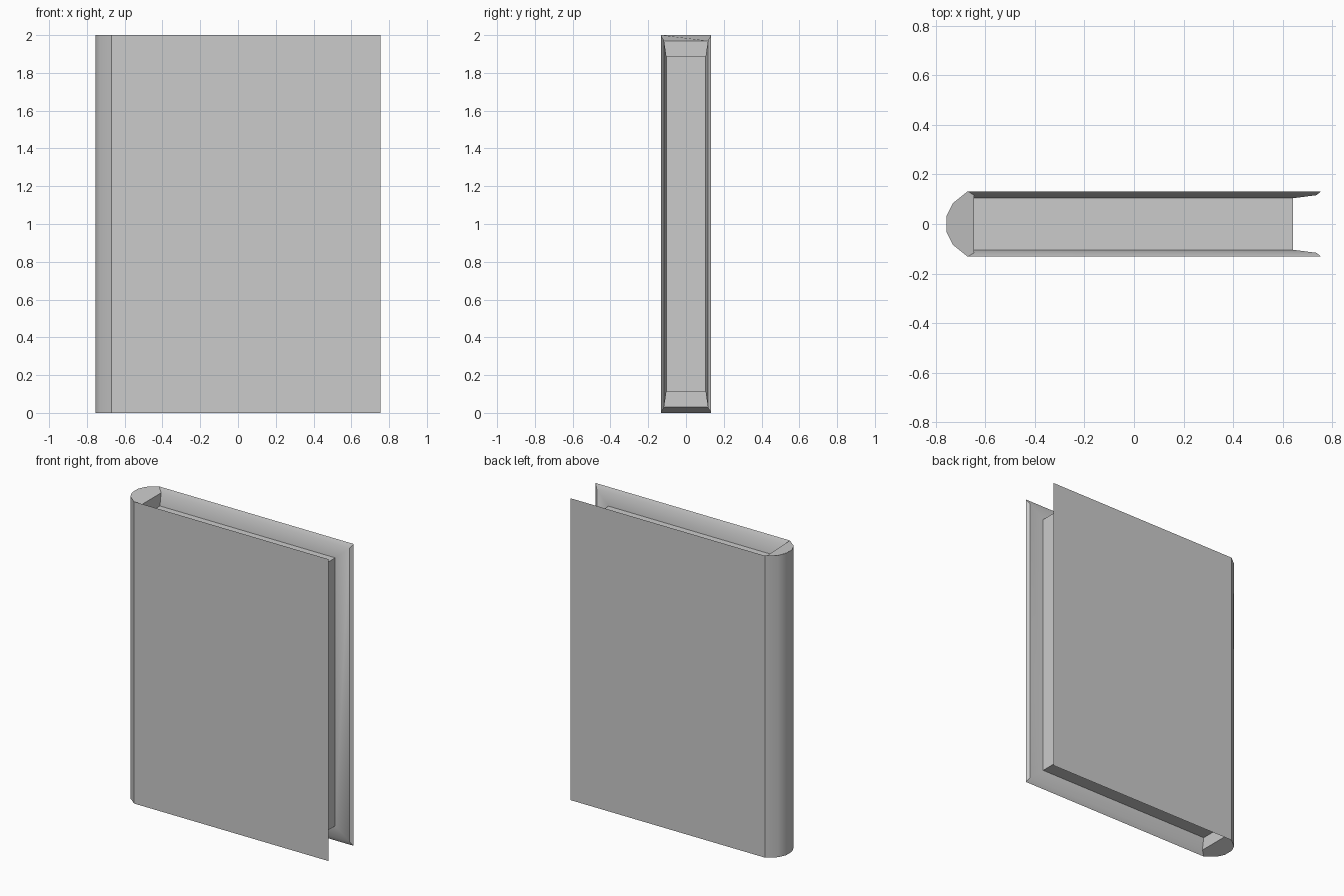
import bpy
import bmesh
import math

if "Cube" in bpy.data.objects:
    bpy.data.objects.remove(bpy.data.objects["Cube"])

bm = bmesh.new()
V = {}


def vert(x, y, z):
    key = (round(x, 4), round(y, 4), round(z, 4))
    if key not in V:
        V[key] = bm.verts.new(key)
    return V[key]


def face(points):
    return bm.faces.new([vert(*p) for p in points])


# Rings: cover edge, inner lip, page block (spine x, fore-edge x, half width, z inset)
RINGS = [(-0.67, 0.755, 0.132, 0.0),
         (-0.645, 0.735, 0.116, 0.03),
         (-0.645, 0.64, 0.104, 0.112)]
SPINE = [(-0.731, 0.083), (-0.755, 0.033)]


def ring(i, s):
    x0, x1, w, inset = RINGS[i]
    top, bottom = 2 - inset, inset
    return [(x0, s * w, top), (x1, s * w, top), (x1, s * w, bottom), (x0, s * w, bottom)]


# Cover boards with bevelled lips and sloping inner walls
for s in (1, -1):
    face(ring(0, s))
    for i in (0, 1):
        a, b = ring(i, s), ring(i + 1, s)
        for k in range(3):
            face([a[k], a[k + 1], b[k + 1], b[k]])

# Page block: top, fore-edge and bottom
a, b = ring(2, 1), ring(2, -1)
for k in range(3):
    face([a[k], a[k + 1], b[k + 1], b[k]])

# Rounded spine
half = [(RINGS[0][0], RINGS[0][2])] + SPINE
profile = half + [(x, -y) for x, y in reversed(half)]
for (xa, ya), (xb, yb) in zip(profile, profile[1:]):
    face([(xa, ya, 0), (xb, yb, 0), (xb, yb, 2), (xa, ya, 2)])

# Spine end caps and the recess walls behind them
for k, z in ((0, 2), (3, 0)):
    face([(x, y, z) for x, y in profile] + [ring(1, -1)[k], ring(1, 1)[k]])
    face([ring(1, 1)[k], ring(1, -1)[k], ring(2, -1)[k], ring(2, 1)[k]])

bmesh.ops.recalc_face_normals(bm, faces=bm.faces[:])
mesh = bpy.data.meshes.new("book")
bm.to_mesh(mesh)
bm.free()
book = bpy.data.objects.new("book", mesh)
bpy.context.collection.objects.link(book)

# Smooth spine, sharp board edges
bpy.context.view_layer.objects.active = book
book.select_set(True)
bpy.ops.object.shade_smooth_by_angle(angle=math.radians(30))
